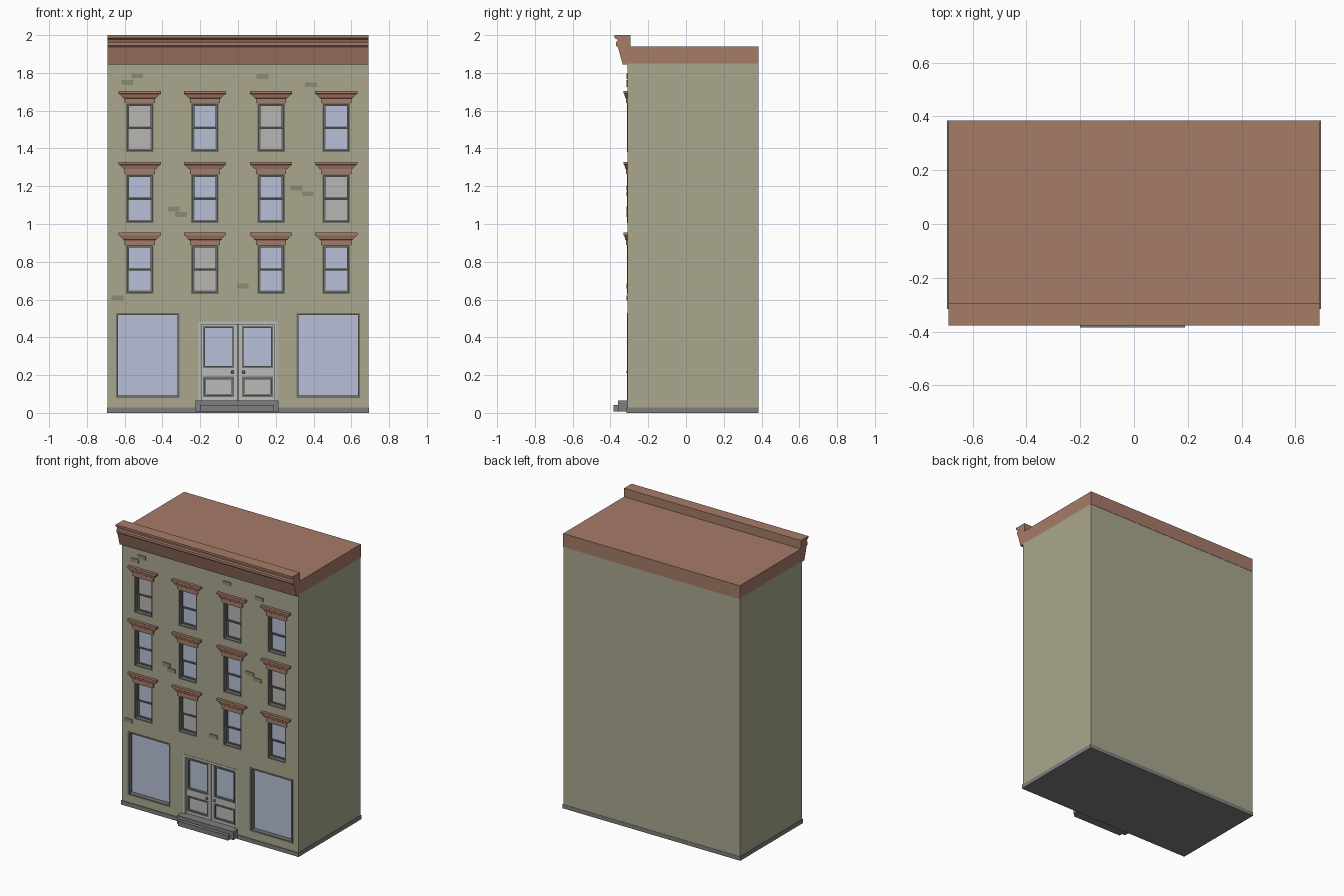
import bpy, bmesh

if "Cube" in bpy.data.objects:
    bpy.data.objects.remove(bpy.data.objects["Cube"])

FRONT, BACK, HW = -0.31, 0.385, 0.69


def mat(name, r, g, b):
    m = bpy.data.materials.new(name)
    m.diffuse_color = (r, g, b, 1)
    m.use_nodes = True
    m.node_tree.nodes["Principled BSDF"].inputs["Base Color"].default_value = m.diffuse_color
    return m


WALL = mat("wall_olive", 0.40, 0.39, 0.27)
BROWN = mat("trim_brown", 0.38, 0.20, 0.14)
GLASS = mat("glass_blue", 0.48, 0.53, 0.68)
BLIND = mat("glass_blind", 0.48, 0.47, 0.45)
BRICK = mat("brick_patch", 0.26, 0.26, 0.18)
FRAME = mat("frame_grey", 0.16, 0.16, 0.15)
STONE = mat("step_stone", 0.21, 0.21, 0.21)
DOOR = mat("door_paint", 0.50, 0.50, 0.48)


def finish(name, bm, material=None):
    bmesh.ops.recalc_face_normals(bm, faces=bm.faces)
    me = bpy.data.meshes.new(name)
    bm.to_mesh(me)
    bm.free()
    ob = bpy.data.objects.new(name, me)
    bpy.context.collection.objects.link(ob)
    if material:
        me.materials.append(material)
    return ob


def loft(bm, rings):
    """Closed solid through rings of equal point count."""
    vs = [[bm.verts.new(p) for p in r] for r in rings]
    n = len(vs[0])
    for a, b in zip(vs, vs[1:]):
        for i in range(n):
            j = (i + 1) % n
            bm.faces.new((a[i], a[j], b[j], b[i]))
    bm.faces.new(vs[0][::-1])
    bm.faces.new(vs[-1])


def rect(x0, x1, y0, y1, z):
    return [(x0, y0, z), (x1, y0, z), (x1, y1, z), (x0, y1, z)]


def boxes(name, items, material=None):
    bm = bmesh.new()
    for x0, x1, y0, y1, z0, z1 in items:
        loft(bm, [rect(x0, x1, y0, y1, z0), rect(x0, x1, y0, y1, z1)])
    return finish(name, bm, material)


def ring(x0, x1, z0, z1, w, y0, y1):
    """Four boxes forming a rectangular frame."""
    return [(x0, x0 + w, y0, y1, z0, z1), (x1 - w, x1, y0, y1, z0, z1),
            (x0 + w, x1 - w, y0, y1, z0, z0 + w), (x0 + w, x1 - w, y0, y1, z1 - w, z1)]


# layout of openings
cols = [-0.52, -0.175, 0.175, 0.52]
rows = [0.63, 1.005, 1.38]
blinds = {(0, 2), (2, 2), (3, 1), (1, 0)}
WW, WH = 0.073, 0.262
shops = [(-0.645, -0.31), (0.31, 0.645)]
SZ0, SZ1 = 0.08, 0.53
DX, DZ0, DZ1 = 0.21, 0.06, 0.485

# walls with openings cut into the front
walls = boxes("walls", [(-HW, HW, FRONT, BACK - 0.002, 0.005, 1.85)], WALL)
cuts = [(x - WW, x + WW, -0.4, -0.26, z, z + WH) for x in cols for z in rows]
cuts += [(a, b, -0.4, -0.26, SZ0, SZ1) for a, b in shops]
cuts.append((-DX, DX, -0.4, -0.26, DZ0, DZ1))
cutter = boxes("opening_cutter", cuts)
cutter.hide_render = True
cutter.hide_viewport = True
mod = walls.modifiers.new("openings", 'BOOLEAN')
mod.object = cutter
mod.operation = 'DIFFERENCE'
mod.solver = 'EXACT'

# roof slab, cornice and base
boxes("roof", [(-HW, HW, -0.30, BACK, 1.845, 1.94)], BROWN)
prof = [(-0.378, 2.0), (-0.378, 1.985), (-0.362, 1.977), (-0.362, 1.968), (-0.371, 1.962),
        (-0.371, 1.945), (-0.36, 1.935), (-0.335, 1.845), (-0.295, 1.845), (-0.295, 2.0)]
bm = bmesh.new()
loft(bm, [[(x, y, z) for y, z in prof] for x in (-HW, HW)])
finish("cornice", bm, BROWN)
boxes("plinth", [(-0.694, 0.694, FRONT - 0.005, BACK, 0, 0.028)], STONE)

# entrance steps
boxes("steps", [(-0.225, 0.215, -0.36, -0.27, 0.008, 0.066),
                (-0.2, 0.19, -0.385, -0.30, 0.008, 0.042)], STONE)

# upper windows: frame, sashes, panes and flared lintel
lintel = [(0, .08, .008), (.025, .08, .008), (.027, .087, .011),
          (.048, .106, .017), (.05, .112, .02), (.064, .112, .02)]
for i, x in enumerate(cols):
    for j, z in enumerate(rows):
        tag = f"{i + 1}_{j + 1}"
        mid = z + WH / 2
        parts = ring(x - WW, x + WW, z, z + WH, 0.009, FRONT - 0.002, -0.262)
        parts += ring(x - 0.064, x + 0.064, mid - 0.008, z + WH - 0.009, 0.008, -0.292, -0.264)
        parts += ring(x - 0.064, x + 0.064, z + 0.009, mid + 0.006, 0.008, -0.284, -0.264)
        boxes("window_frame_" + tag, parts, FRAME)
        boxes("window_pane_" + tag,
              [(x - 0.06, x + 0.06, -0.284, -0.27, mid, z + WH - 0.012),
               (x - 0.06, x + 0.06, -0.277, -0.268, z + 0.012, mid)],
              BLIND if (i, j) in blinds else GLASS)
        bm = bmesh.new()
        loft(bm, [rect(x - w, x + w, FRONT - d, FRONT + 0.004, z + 0.26 + h) for h, w, d in lintel])
        finish("window_lintel_" + tag, bm, BROWN)

# shop windows
for side, (a, b) in zip(("left", "right"), shops):
    boxes("shop_frame_" + side, ring(a, b, SZ0, SZ1, 0.011, FRONT - 0.002, -0.262), FRAME)
    boxes("shop_pane_" + side, [(a + 0.008, b - 0.008, -0.275, -0.265, SZ0 + 0.008, SZ1 - 0.008)], GLASS)

# double door: surround, leaves, panes, panels and knobs
boxes("door_surround", [(-DX, -DX + 0.016, -0.313, -0.262, DZ0, DZ1),
                        (DX - 0.016, DX, -0.313, -0.262, DZ0, DZ1),
                        (-DX + 0.016, DX - 0.016, -0.313, -0.262, DZ1 - 0.016, DZ1)], DOOR)
for side, s in (("left", -1), ("right", 1)):
    def sp(a, b):
        return tuple(sorted((a * s, b * s)))
    a, b = sp(0.002, 0.194)
    p, q = sp(0.02, 0.186)
    y0, y1 = -0.298, -0.265
    boxes("door_leaf_" + side, [(a, p, y0, y1, 0.066, 0.469), (q, b, y0, y1, 0.066, 0.469),
                                (p, q, y0, y1, 0.066, 0.084), (p, q, y0, y1, 0.193, 0.237),
                                (p, q, y0, y1, 0.459, 0.469)], DOOR)
    boxes("door_moulding_" + side, ring(p, q, 0.237, 0.459, 0.01, -0.302, -0.265)
          + ring(p, q, 0.084, 0.193, 0.01, -0.302, -0.265), FRAME)
    boxes("door_pane_" + side, [(p, q, -0.284, -0.268, 0.24, 0.456)], GLASS)
    boxes("door_panel_" + side, [(p + 0.014, q - 0.014, -0.294, -0.266, 0.098, 0.179),
                                 (p, q, -0.286, -0.266, 0.085, 0.192)], DOOR)
    bm = bmesh.new()
    bmesh.ops.create_uvsphere(bm, u_segments=10, v_segments=6, radius=0.009)
    bmesh.ops.translate(bm, verts=bm.verts, vec=(0.03 * s, -0.306, 0.216))
    finish("door_knob_" + side, bm, FRAME)

# loose brick patches on the facade
spots = [(-.587, 1.75), (-.533, 1.785), (.13, 1.78), (.386, 1.737), (.31, 1.19),
         (.37, 1.16), (-.34, 1.08), (-.302, 1.05), (-.638, .608), (.025, .672)]
boxes("brick_patches", [(x - .031, x + .031, FRONT - .006, FRONT + .003, z - .013, z + .013)
                        for x, z in spots], BRICK)
